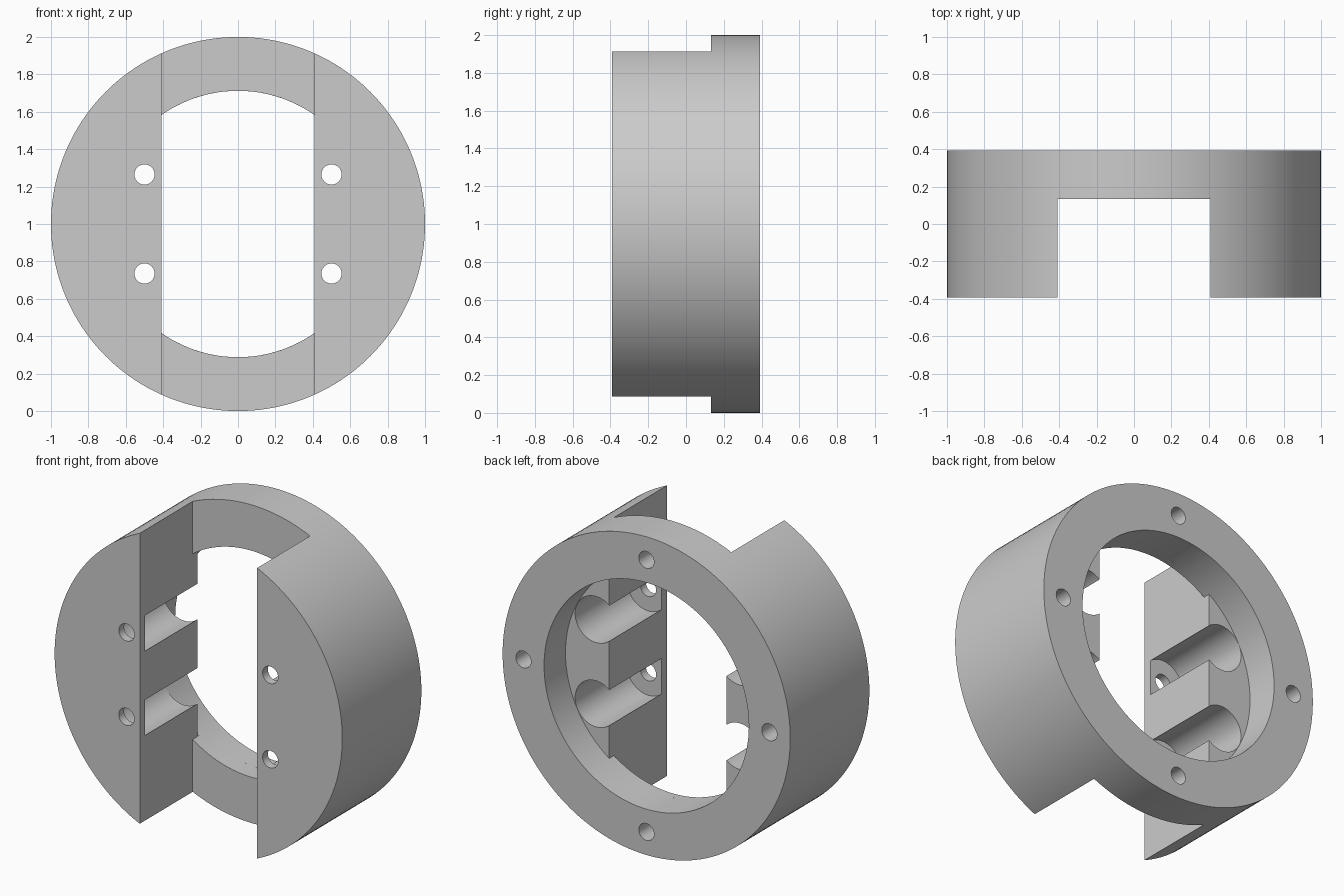
import bpy, bmesh
from math import sin, cos, tau, asin, pi

if "Cube" in bpy.data.objects:
    bpy.data.objects.remove(bpy.data.objects["Cube"], do_unlink=True)

HALF = 0.393      # half depth along y
SLOT = 0.408      # half width of the front slot
STEP = 0.133      # slot floor
BORE = 0.712      # bore radius
FLOOR = 0.18      # bore floor

grey = bpy.data.materials.new("plain grey")
grey.use_nodes = True
colour = (0.6, 0.6, 0.6, 1)
grey.diffuse_color = colour
grey.node_tree.nodes["Principled BSDF"].inputs["Base Color"].default_value = colour


def circle(x, z, r, n):
    return [(x + r * cos(tau * i / n), z + r * sin(tau * i / n)) for i in range(n)]


def prism(name, outline, y0, y1):
    """Extrude an x-z outline along y."""
    bm = bmesh.new()
    face = bm.faces.new([bm.verts.new((x, y0, z)) for x, z in outline])
    moved = bmesh.ops.extrude_face_region(bm, geom=[face])["geom"]
    bmesh.ops.translate(bm, vec=(0, y1 - y0, 0),
                        verts=[v for v in moved if isinstance(v, bmesh.types.BMVert)])
    bmesh.ops.recalc_face_normals(bm, faces=bm.faces)
    mesh = bpy.data.meshes.new(name)
    bm.to_mesh(mesh)
    bm.free()
    obj = bpy.data.objects.new(name, mesh)
    bpy.context.collection.objects.link(obj)
    mesh.materials.append(grey)
    return obj


# Round housing body
housing = prism("housing", circle(0, 1, 1, 160), -HALF, HALF)

# Front slot, and the bore window that continues it to the rear recess
cutters = [prism("slot_cutter", [(-SLOT, -1), (SLOT, -1), (SLOT, 3), (-SLOT, 3)], -1, STEP)]
half_arc = asin(SLOT / BORE)
arc = [pi / 2 - half_arc + 2 * half_arc * i / 32 for i in range(33)]
window = [(BORE * cos(a + s), 1 + BORE * sin(a + s)) for s in (0, pi) for a in arc]
cutters.append(prism("window_cutter", window, 0, 0.25))

# Rear recess
cutters.append(prism("bore_cutter", circle(0, 1, BORE, 128), FLOOR, 1))

# Screw holes with deep round pockets behind them
for x in (-0.5, 0.5):
    for z in (0.735, 1.265):
        cutters.append(prism("pocket_cutter", circle(x, z, 0.145, 48), -0.34, FLOOR + 0.002))
        cutters.append(prism("screw_hole_cutter", circle(x, z, 0.054, 32), -1, 0))

# Blind mounting holes around the rear rim
for x, z in circle(0, 1, 0.855, 4):
    cutters.append(prism("rim_hole_cutter", circle(x, z, 0.053, 32), HALF - 0.2, 1))

# Cut everything from the body
for cutter in cutters:
    cutter.hide_render = True
    mod = housing.modifiers.new(cutter.name, 'BOOLEAN')
    mod.operation = 'DIFFERENCE'
    mod.solver = 'EXACT'
    mod.object = cutter

bpy.ops.object.select_all(action='DESELECT')
housing.select_set(True)
bpy.context.view_layer.objects.active = housing
for mod in list(housing.modifiers):
    bpy.ops.object.modifier_apply(modifier=mod.name)
for cutter in cutters:
    bpy.data.objects.remove(cutter, do_unlink=True)
bpy.ops.object.shade_smooth_by_angle(angle=0.5)
